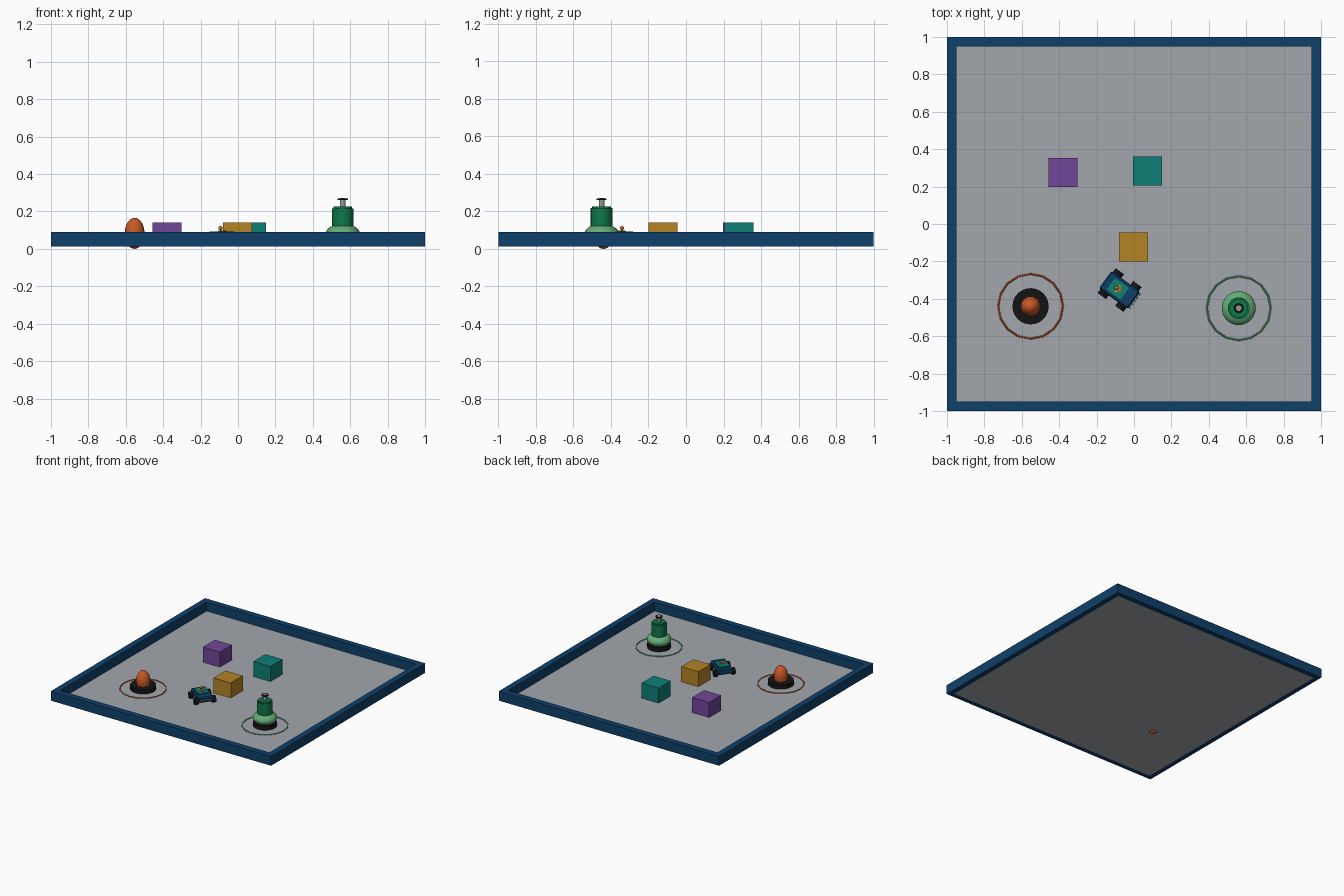
import bpy
import math
from mathutils import Matrix, Vector

if "Cube" in bpy.data.objects:
    bpy.data.objects.remove(bpy.data.objects["Cube"], do_unlink=True)


def material(name, *rgb):
    """Flat material from 0-255 display values, stored as linear."""
    lin = [((c / 255 + 0.055) / 1.055) ** 2.4 for c in rgb] + [1.0]
    m = bpy.data.materials.new(name)
    m.use_nodes = True
    m.diffuse_color = lin
    m.node_tree.nodes["Principled BSDF"].inputs["Base Color"].default_value = lin
    return m


NAVY = material("navy", 15, 64, 106)
FLOOR = material("floor grey", 162, 167, 174)
PURPLE = material("purple", 112, 70, 152)
TEAL = material("teal", 15, 126, 118)
AMBER = material("amber", 180, 131, 38)
ORANGE = material("orange", 200, 88, 38)
BLACK = material("black", 20, 20, 20)
GREEN = material("green", 15, 120, 72)
MINT = material("light green", 100, 172, 118)
STEEL = material("steel grey", 150, 150, 150)

BASE = 0.013  # underside of the arena


def finish(name, mat, smooth=False):
    ob = bpy.context.object
    ob.name = name
    ob.data.materials.append(mat)
    if smooth:
        bpy.ops.object.shade_smooth_by_angle(angle=math.radians(40))
    return ob


def box(name, mat, loc, size, bevel=0):
    bpy.ops.mesh.primitive_cube_add(size=1, location=loc)
    ob = finish(name, mat)
    ob.data.transform(Matrix.Diagonal((*size, 1)))
    if bevel:
        mod = ob.modifiers.new("bevel", "BEVEL")
        mod.width, mod.segments = bevel, 1
    return ob


def cylinder(name, mat, x, y, z0, z1, r, r_top=None, sides=24):
    bpy.ops.mesh.primitive_cone_add(vertices=sides, radius1=r, radius2=r if r_top is None else r_top,
                                    depth=z1 - z0, location=(x, y, (z0 + z1) / 2))
    return finish(name, mat, True)


def ellipsoid(name, mat, loc, r, half_height):
    bpy.ops.mesh.primitive_uv_sphere_add(segments=24, ring_count=16, radius=1, location=loc)
    ob = finish(name, mat, True)
    ob.data.transform(Matrix.Diagonal((r, r, half_height, 1)))
    return ob


def ring(name, mat, x, y, z, major, minor, sides=16):
    bpy.ops.mesh.primitive_torus_add(major_radius=major, minor_radius=minor, major_segments=sides,
                                     minor_segments=8, location=(x, y, z))
    return finish(name, mat, True)


# Arena floor and four walls
box("arena_floor", FLOOR, (0, 0, 0.0145), (1.92, 1.92, 0.004))
for side, s in (("left", 1), ("right", -1)):
    box(side + "_wall", NAVY, (s * 0.975, 0, 0.0515), (0.05, 2, 0.077))
for side, s in (("back", 1), ("front", -1)):
    box(side + "_wall", NAVY, (0, s * 0.975, 0.0515), (1.9, 0.05, 0.077))

# Crates
for name, mat, x, y in (("purple_crate", PURPLE, -0.38, 0.275),
                        ("teal_crate", TEAL, 0.073, 0.283),
                        ("amber_crate", AMBER, -0.003, -0.123)):
    box(name, mat, (x, y, 0.077), (0.156, 0.156, 0.126))

# Orange beacon on a black foot, with a ring on the floor
x, y = -0.553, -0.44
cylinder("beacon_foot", BLACK, x, y, BASE, 0.05, 0.097)
ellipsoid("beacon_dome", ORANGE, (x, y, 0.083), 0.053, 0.083)
ring("beacon_ring", ORANGE, x, y, 0.018, 0.173, 0.005)

# Green tower on a black foot: round belly, drum, cap, stem and top disc
x, y = 0.56, -0.45
cylinder("tower_foot", BLACK, x, y, BASE, 0.05, 0.088)
ellipsoid("tower_belly", MINT, (x, y, 0.083), 0.091, 0.05)
cylinder("tower_drum", GREEN, x, y, 0.1, 0.217, 0.058)
cylinder("tower_cap", GREEN, x, y, 0.217, 0.227, 0.05)
cylinder("tower_stem", STEEL, x, y, 0.227, 0.271, 0.015)
cylinder("tower_top_disc", BLACK, x, y, 0.262, 0.27, 0.027)
ring("tower_ring", MINT, x, y, 0.018, 0.171, 0.005)

# Small rover, built at the origin with its nose along +x, then placed
rover = [box("rover_body", NAVY, (0, 0, 0.061), (0.19, 0.115, 0.045), 0.008),
         box("rover_deck", TEAL, (-0.012, 0, 0.088), (0.1, 0.085, 0.012)),
         box("rover_label_bar", AMBER, (-0.012, 0, 0.0955), (0.016, 0.045, 0.005)),
         box("rover_label_strip", ORANGE, (0.003, 0, 0.0955), (0.014, 0.02, 0.005)),
         cylinder("rover_mast", STEEL, -0.02, 0, 0.094, 0.108, 0.004, sides=10),
         ellipsoid("rover_mast_ball", AMBER, (-0.02, 0, 0.112), 0.011, 0.011)]
for end, sx in (("front", 1), ("rear", -1)):
    for side, sy in (("left", 1), ("right", -1)):
        wheel = cylinder(f"rover_{end}_{side}_wheel", BLACK, 0, 0, -0.013, 0.013, 0.027)
        wheel.rotation_euler.x = math.pi / 2
        wheel.location = (sx * 0.058, sy * 0.069, 0.044)
        rover.append(wheel)
for i in range(5):
    stud = cylinder(f"rover_nose_sensor_{i + 1}", STEEL, 0, 0, -0.007, 0.007, 0.006, sides=10)
    stud.rotation_euler.y = math.pi / 2
    stud.location = (0.099, (i - 2) * 0.022, 0.06)
    rover.append(stud)

place = Matrix.Translation(Vector((-0.077, -0.353, 0))) @ Matrix.Rotation(math.radians(-36), 4, "Z")
bpy.context.view_layer.update()
for ob in rover:
    ob.matrix_world = place @ ob.matrix_world
